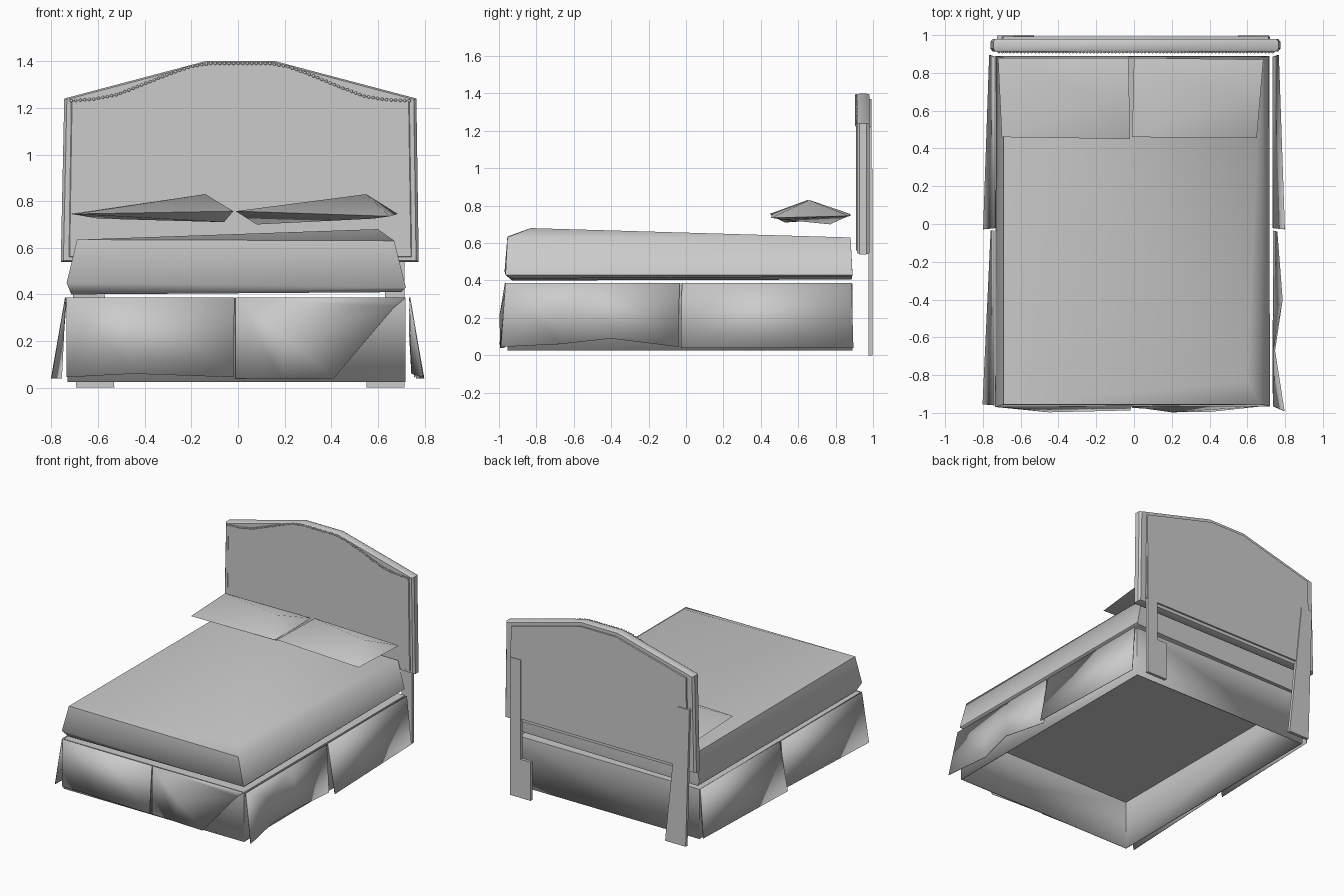
import bpy, bmesh, math
from mathutils import Vector

if "Cube" in bpy.data.objects:
    bpy.data.objects.remove(bpy.data.objects["Cube"])

grey = bpy.data.materials.new("grey_fabric")
grey.diffuse_color = (0.6, 0.6, 0.6, 1)
grey.use_nodes = True
grey.node_tree.nodes["Principled BSDF"].inputs["Base Color"].default_value = grey.diffuse_color


def finish(name, bm, angle=35):
    bmesh.ops.recalc_face_normals(bm, faces=bm.faces[:])
    me = bpy.data.meshes.new(name)
    bm.to_mesh(me)
    bm.free()
    me.materials.append(grey)
    ob = bpy.data.objects.new(name, me)
    bpy.context.collection.objects.link(ob)
    bpy.ops.object.select_all(action='DESELECT')
    ob.select_set(True)
    bpy.context.view_layer.objects.active = ob
    bpy.ops.object.shade_smooth_by_angle(angle=math.radians(angle))
    return ob


def hull(name, pts, angle):
    bm = bmesh.new()
    for p in pts:
        bm.verts.new(p)
    bmesh.ops.convex_hull(bm, input=bm.verts[:])
    bmesh.ops.dissolve_limit(bm, angle_limit=0.01, verts=bm.verts[:], edges=bm.edges[:])
    return finish(name, bm, angle)


def slab(name, outline, layers, centre=(0, 0.97)):
    """Loft an x-z outline through (y, scale) layers and cap both ends."""
    bm = bmesh.new()
    rings = []
    for y, s in layers:
        rings.append([bm.verts.new((centre[0] + (x - centre[0]) * s, y,
                                    centre[1] + (z - centre[1]) * s)) for x, z in outline])
    n = len(outline)
    for a, b in zip(rings, rings[1:]):
        for i in range(n):
            bm.faces.new((a[i], a[(i + 1) % n], b[(i + 1) % n], b[i]))
    bm.faces.new(rings[0])
    bm.faces.new(rings[-1])
    return finish(name, bm, 30)


def cloth(name, verts, faces):
    bm = bmesh.new()
    vs = [bm.verts.new(v) for v in verts]
    for f in faces:
        bm.faces.new([vs[i] for i in f])
    ob = finish(name, bm, 50)
    mod = ob.modifiers.new("thickness", 'SOLIDIFY')
    mod.thickness = 0.004
    mod.offset = 0
    return ob


# Bed base: box open underneath
bm = bmesh.new()
bmesh.ops.create_cube(bm, size=1)
for v in bm.verts:
    v.co = ((v.co.x * 1.45) - 0.007, v.co.y * 1.845 - 0.033, 0.205 + v.co.z * 0.36)
bm.faces.ensure_lookup_table()
bmesh.ops.delete(bm, geom=[f for f in bm.faces if f.calc_center_median().z < 0.1], context='FACES')
base = finish("base_box", bm)
mod = base.modifiers.new("thickness", 'SOLIDIFY')
mod.thickness = 0.012
mod.offset = -1

# Mattress with a soft raised corner at the foot
hull("mattress", [
    (-0.715, -0.93, 0.40), (0.70, -0.93, 0.41), (0.70, 0.885, 0.42), (-0.715, 0.885, 0.405),
    (-0.735, -0.97, 0.45), (0.72, -0.965, 0.43), (0.715, 0.89, 0.43), (-0.73, 0.89, 0.44),
    (-0.69, -0.955, 0.635), (0.60, -0.83, 0.68), (0.67, -0.955, 0.63),
    (0.67, 0.88, 0.63), (-0.69, 0.88, 0.63)], 50)

# Pillows
hull("pillow_left", [
    (-0.72, 0.88, 0.745), (-0.70, 0.46, 0.745), (-0.02, 0.45, 0.757), (-0.03, 0.88, 0.75),
    (-0.14, 0.65, 0.83), (-0.06, 0.53, 0.71), (-0.60, 0.76, 0.725)], 60)
hull("pillow_right", [
    (0.0, 0.88, 0.755), (-0.01, 0.46, 0.757), (0.65, 0.455, 0.735), (0.685, 0.87, 0.745),
    (0.55, 0.66, 0.83), (0.08, 0.77, 0.70), (0.58, 0.52, 0.725)], 60)

# Skirt panels at the foot
cloth("skirt_front_left",
      [(-0.735, -0.962, 0.387), (-0.45, -0.966, 0.387), (-0.015, -0.966, 0.387),
       (-0.735, -0.967, 0.045), (-0.45, -0.995, 0.06), (-0.02, -0.985, 0.045)],
      [(0, 1, 4, 3), (1, 2, 5, 4)])
cloth("skirt_front_right",
      [(-0.01, -0.966, 0.387), (0.72, -0.962, 0.387), (0.67, -0.964, 0.345), (0.20, -0.995, 0.215),
       (0.19, -0.98, 0.04), (-0.01, -0.972, 0.04), (0.41, -0.992, 0.04)],
      [(0, 3, 4, 5), (0, 1, 2, 3), (3, 2, 6), (3, 6, 4)])

# Skirt panels along both sides
for side, s in (("right", 1), ("left", -1)):
    cloth("skirt_back_" + side,
          [(s * 0.735, -0.022, 0.387), (s * 0.735, 0.885, 0.387),
           (s * 0.765, 0.895, 0.04), (s * 0.797, -0.028, 0.04)], [(0, 1, 2, 3)])
    if s > 0:
        cloth("skirt_front_" + side,
              [(0.737, -0.965, 0.387), (0.737, -0.46, 0.387), (0.737, -0.035, 0.387),
               (0.795, -0.99, 0.045), (0.745, -0.67, 0.06), (0.735, -0.67, 0.24),
               (0.785, -0.40, 0.09), (0.757, -0.04, 0.045)],
              [(0, 5, 4, 3), (0, 1, 5), (5, 1, 6, 4), (1, 2, 7, 6)])
    else:
        cloth("skirt_front_" + side,
              [(-0.74, -0.96, 0.387), (-0.74, -0.035, 0.387),
               (-0.757, -0.035, 0.04), (-0.80, -0.955, 0.04)], [(0, 1, 2, 3)])

# Headboard: cushioned panel, back board, raised front upholstery
board = [(-0.76, 0.54), (-0.745, 1.24), (-0.14, 1.40), (0.16, 1.40), (0.765, 1.24), (0.775, 0.54)]
slab("headboard", board, [(0.914, 0.985), (0.928, 1), (0.965, 1), (0.980, 0.985)])
slab("headboard_back", board, [(0.978, 0.93), (0.992, 0.93)])

trim = [(-0.715, 1.23), (-0.62, 1.237), (-0.52, 1.256), (-0.42, 1.295), (-0.30, 1.343), (-0.20, 1.378),
        (-0.12, 1.390), (0.14, 1.390), (0.22, 1.375), (0.32, 1.338), (0.44, 1.288), (0.54, 1.25),
        (0.63, 1.235), (0.735, 1.23)]
slab("front_upholstery", [(-0.725, 0.56)] + trim + [(0.745, 0.56)],
     [(0.908, 0.995), (0.911, 1), (0.92, 1)])

# Nailhead row following the upholstery edge
bm = bmesh.new()
carry, step = 0.0, 0.0195
for a, b in zip(trim, trim[1:]):
    a, b = Vector(a), Vector(b)
    length = (b - a).length
    while carry < length:
        p = a.lerp(b, carry / length)
        made = bmesh.ops.create_uvsphere(bm, u_segments=8, v_segments=4, radius=0.007)
        bmesh.ops.translate(bm, verts=made["verts"], vec=(p.x, 0.910, p.y))
        carry += step
    carry -= length
finish("nailheads", bm, 60)

# Headboard legs: one tapered, one stepped
slab("leg_left", [(-0.695, 0), (-0.725, 1.0), (-0.635, 1.0), (-0.53, 0)], [(0.975, 1), (0.997, 1)])
slab("leg_right", [(0.715, 0), (0.715, 1.0), (0.63, 1.0), (0.63, 0.28), (0.55, 0.28), (0.55, 0)],
     [(0.975, 1), (0.997, 1)])
